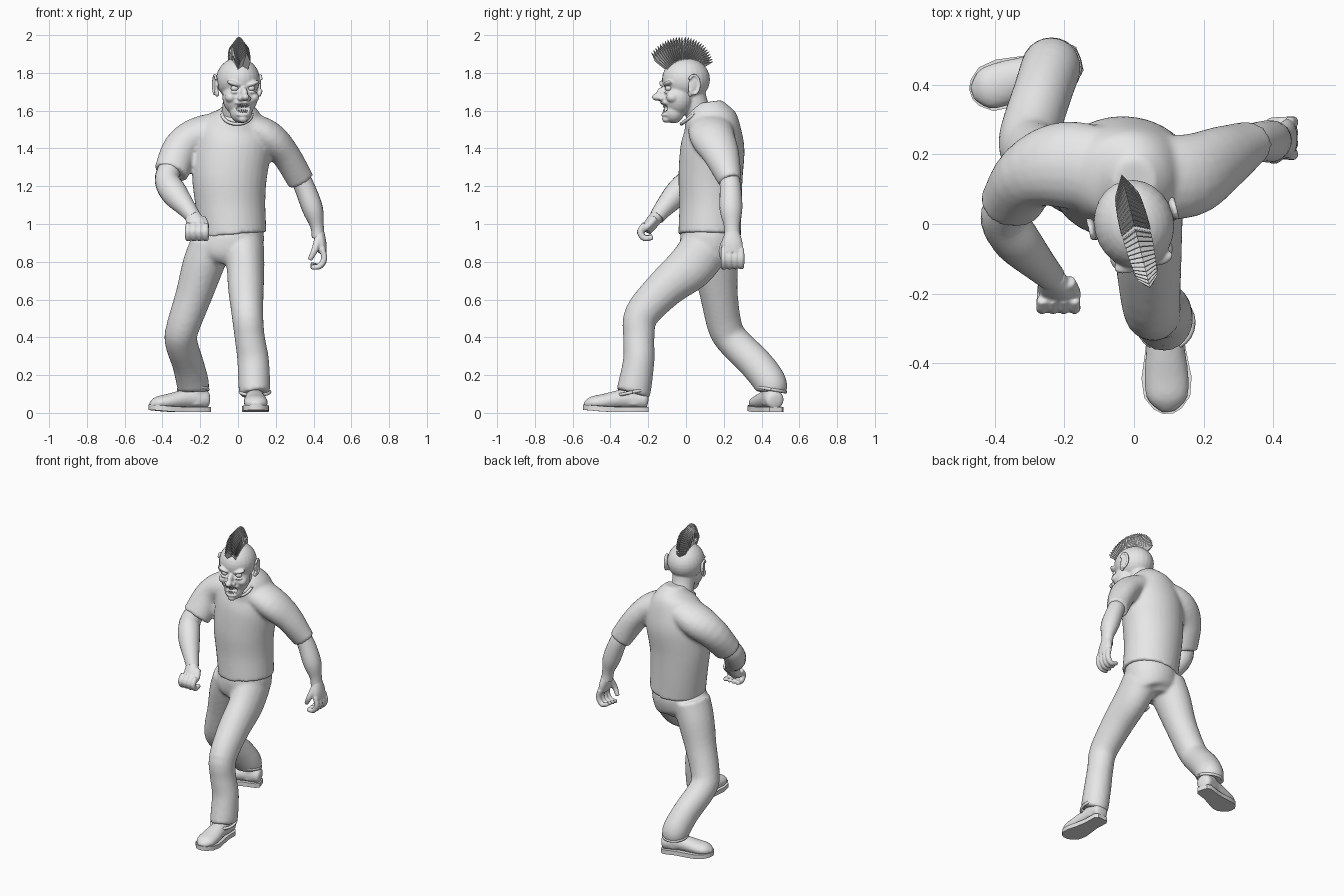
import bpy, bmesh, math
from mathutils import Vector, Matrix

cube = bpy.data.objects.get("Cube")
if cube:
    bpy.data.objects.remove(cube)

grey = bpy.data.materials.new("plain grey")
grey.use_nodes = True
grey.diffuse_color = (0.8, 0.8, 0.8, 1)
grey.node_tree.nodes["Principled BSDF"].inputs["Base Color"].default_value = (0.8, 0.8, 0.8, 1)

X, Y, Z = Vector((1, 0, 0)), Vector((0, 1, 0)), Vector((0, 0, 1))


def finish(name, bm, voxel=0, smooth=3, matrix=None, flat=False):
    """Turn a bmesh into an object, optionally fusing its volumes."""
    if matrix:
        bm.transform(matrix)
    bmesh.ops.recalc_face_normals(bm, faces=bm.faces)
    me = bpy.data.meshes.new(name)
    for f in bm.faces:
        f.smooth = not flat
    bm.to_mesh(me)
    bm.free()
    me.materials.append(grey)
    ob = bpy.data.objects.new(name, me)
    bpy.context.collection.objects.link(ob)
    if voxel:
        rm = ob.modifiers.new("fuse", 'REMESH')
        rm.mode, rm.voxel_size, rm.use_smooth_shade = 'VOXEL', voxel, True
        sm = ob.modifiers.new("soften", 'SMOOTH')
        sm.factor, sm.iterations = 0.5, smooth
    elif not flat:
        for o in bpy.context.selected_objects:
            o.select_set(False)
        ob.select_set(True)
        bpy.context.view_layer.objects.active = ob
        bpy.ops.object.shade_smooth_by_angle(angle=math.radians(50))
    return ob


def tube(bm, pts, ref=Y, n=20, steps=4):
    """Loft ellipses along a smooth path; each point is x, y, z, radius, radius."""
    p = [Vector(q if len(q) == 5 else (*q, q[3])) for q in pts]
    p = [p[0] * 2 - p[1]] + p + [p[-1] * 2 - p[-2]]
    path = []
    for i in range(1, len(p) - 2):
        a, b, c, d = p[i - 1:i + 3]
        for k in range(steps):
            t = k / steps
            path.append((b * 2 + (c - a) * t + (a * 2 - b * 5 + c * 4 - d) * t * t
                         + (b * 3 - a - c * 3 + d) * t ** 3) / 2)
    path.append(p[-2])
    rings = []
    for i, q in enumerate(path):
        t = Vector((path[min(i + 1, len(path) - 1)] - path[max(i - 1, 0)])[:3]).normalized()
        u = ref.cross(t).normalized()
        v = t.cross(u)
        rings.append([bm.verts.new(Vector(q[:3]) + u * q[3] * math.cos(w) + v * q[4] * math.sin(w))
                      for w in (math.tau * j / n for j in range(n))])
    for r, s in zip(rings, rings[1:]):
        for j in range(n):
            bm.faces.new((r[j], r[(j + 1) % n], s[(j + 1) % n], s[j]))
    bm.faces.new(rings[0])
    bm.faces.new(rings[-1])


def ball(bm, pos, size, turn=0, axis='X'):
    m = Matrix.Translation(pos) @ Matrix.Rotation(math.radians(turn), 4, axis) @ Matrix.Diagonal((*size, 1))
    bmesh.ops.create_uvsphere(bm, u_segments=24, v_segments=16, radius=1, matrix=m)


# Shirt: torso and two sleeves
bm = bmesh.new()
tube(bm, [(-.025, .125, .94, .177, .166), (-.04, .13, 1.1, .185, .165), (-.045, .13, 1.25, .198, .17),
          (-.03, .14, 1.4, .205, .17), (-.015, .14, 1.5, .19, .15), (0, .125, 1.58, .125, .13),
          (0, .115, 1.645, .06, .075)], n=32)
tube(bm, [(.04, .13, 1.52, .08, .12), (.16, .14, 1.46, .088, .12), (.25, .185, 1.37, .077, .098),
          (.335, .235, 1.225, .072, .062)])
tube(bm, [(-.06, .15, 1.52, .08, .12), (-.2, .17, 1.47, .1, .125), (-.3, .14, 1.4, .098, .1),
          (-.355, .055, 1.27, .092, .078)])
finish("shirt", bm, .012, 3)

# Collar
bm = bmesh.new()
loop = [(.078 * math.cos(a), .082 * math.sin(a), 0, .009) for a in (math.tau * i / 24 for i in range(25))]
tube(bm, loop, Z, 8, 1)
finish("collar", bm, matrix=Matrix.Translation((-.005, .04, 1.58)) @ Matrix.Rotation(math.radians(38), 4, 'X'))

# Trousers: pelvis and two striding legs
bm = bmesh.new()
tube(bm, [(-.03, .125, 1.0, .15, .14), (-.03, .125, .92, .17, .157), (-.065, .12, .84, .17, .14),
          (-.075, .12, .79, .09, .1)], n=28)
tube(bm, [(.03, .1, .87, .11, .13), (.04, .02, .77, .1, .125), (.042, -.11, .66, .095, .105),
          (.05, -.235, .52, .084, .092), (.062, -.25, .4, .08, .083), (.08, -.25, .28, .084, .083),
          (.086, -.272, .14, .084, .09), (.09, -.282, .1, .078, .09)])
tube(bm, [(-.14, .14, .9, .11, .13), (-.185, .155, .78, .11, .12), (-.235, .175, .62, .097, .1),
          (-.29, .205, .46, .088, .092), (-.302, .25, .38, .086, .088), (-.265, .37, .26, .084, .09),
          (-.24, .445, .16, .086, .088), (-.236, .45, .11, .08, .08)])
finish("trousers", bm, .012, 3)

# Trouser cuffs
for side, pos, tilt in (("left", (.09, -.283, .11), 12), ("right", (-.237, .45, .125), -10)):
    bm = bmesh.new()
    tube(bm, [(*[.078 * f(a) for f in (math.cos, math.sin)], 0, .009)
              for a in (math.tau * i / 24 for i in range(25))], Z, 8, 1)
    finish(side + "_cuff", bm, matrix=Matrix.Translation(pos) @ Matrix.Rotation(math.radians(tilt), 4, 'X'))


# Shoes: rounded upper, heel block and flat welted sole, toe along -y
def shoe(side, heel, turn, length):
    place = Matrix.Translation(heel) @ Matrix.Rotation(math.radians(turn), 4, 'Z') @ Matrix.Scale(length, 4, Y)
    up = bmesh.new()
    tube(up, [(0, 0, .06, .02, .02), (0, -.05, .07, .05, .05), (0, -.35, .075, .052, .052),
              (0, -.7, .058, .064, .042), (0, -.88, .052, .056, .034), (0, -.985, .045, .02, .014)], Z)
    tube(up, [(0, -.22, .04, .05, .17), (0, -.22, .15, .048, .17)], n=20)
    finish(side + "_shoe", up, .009, 2, place)
    so = bmesh.new()
    half = [(.035, 0), (.052, -.07), (.05, -.3), (.06, -.5), (.072, -.7), (.066, -.86), (.04, -.96), (.015, -1)]
    outline = half + [(-x, y) for x, y in reversed(half)]
    rows = [[so.verts.new((x, y, z + .012 * max(0, -y - .6) / .4)) for x, y in outline] for z in (.004, .032)]
    for i in range(len(outline)):
        j = (i + 1) % len(outline)
        so.faces.new((rows[0][i], rows[0][j], rows[1][j], rows[1][i]))
    for r in rows:
        so.faces.new(r)
    finish(side + "_sole", so, matrix=place)


shoe("left", (.085, -.2, 0), 2, .345)
shoe("right", (-.155, .475, 0), -72, .33)

# Bare forearms
bm = bmesh.new()
tube(bm, [(.31, .22, 1.28, .05), (.35, .235, 1.2, .054, .056), (.395, .238, 1.08, .055, .06),
          (.418, .243, .99, .036, .042), (.425, .245, .93, .034, .042)])
finish("left_forearm", bm)
bm = bmesh.new()
tube(bm, [(-.36, .06, 1.3, .06), (-.375, .015, 1.23, .066), (-.335, -.05, 1.16, .07, .066),
          (-.265, -.125, 1.075, .048), (-.235, -.155, 1.035, .04)])
finish("right_forearm", bm)

# Hands: palm, four curled fingers and a thumb
bm = bmesh.new()
tube(bm, [(.422, .245, .97, .032, .035), (.438, .245, .9, .03, .055), (.446, .245, .85, .024, .055)])
for i in range(4):
    y = .2 + .031 * i
    tube(bm, [(.446, y, .87, .016), (.456, y, .815, .017), (.43, y, .775, .016), (.385, y, .772 + .006 * i, .013)],
         Y, 10)
tube(bm, [(.425, .215, .92, .022), (.405, .19, .86, .018), (.38, .195, .81, .013)], Y, 10)
finish("left_hand", bm, .006, 2)
bm = bmesh.new()
tube(bm, [(-.24, -.15, 1.045, .04, .036), (-.222, -.19, .995, .055, .034), (-.215, -.21, .965, .052, .026)])
for i in range(4):
    x = -.264 + .031 * i
    tube(bm, [(x, -.215, 1.0, .016), (x, -.242, .96, .018), (x, -.22, .925, .017), (x, -.175, .93, .014)], X, 10)
tube(bm, [(-.19, -.165, 1.03, .022), (-.17, -.2, .99, .018), (-.175, -.235, .965, .014)], X, 10)
finish("right_hand", bm, .006, 2)

# Head, built facing -y and then turned toward its left
turn = Matrix.Rotation(math.radians(14), 4, 'Z')
bm = bmesh.new()
ball(bm, (0, 0, 1.765), (.115, .128, .115))
ball(bm, (0, -.045, 1.67), (.094, .085, .1))
ball(bm, (0, -.068, 1.595), (.06, .058, .062))
tube(bm, [(0, .1, 1.53, .072), (0, .05, 1.63, .07), (0, .03, 1.72, .07)])
ball(bm, (0, -.128, 1.69), (.02, .034, .036), -30)
ball(bm, (0, -.158, 1.672), (.021, .028, .019))
for s in (-1, 1):
    ball(bm, (s * .02, -.138, 1.665), (.017, .018, .014))
    ball(bm, (s * .048, -.112, 1.742), (.042, .022, .013), s * -18, 'Y')
    ball(bm, (s * .062, -.088, 1.67), (.03, .034, .028))
    ball(bm, (s * .045, -.113, 1.698), (.027, .016, .008))
ball(bm, (0, -.113, 1.642), (.05, .026, .012))
ball(bm, (0, -.112, 1.578), (.038, .022, .011))
ball(bm, (0, -.108, 1.556), (.026, .022, .02))
head = finish("head", bm, .006, 3, turn)

# Open mouth, cut from the head
bm = bmesh.new()
ball(bm, (0, -.135, 1.612), (.047, .045, .024))
cutter = finish("mouth_cutter", bm, matrix=turn)
cutter.hide_render = cutter.hide_viewport = True
cut = head.modifiers.new("mouth", 'BOOLEAN')
cut.operation, cut.object = 'DIFFERENCE', cutter

# Teeth in two rows
bm = bmesh.new()
for sign, z in ((1, 1.626), (-1, 1.596)):
    for i in range(-3, 4):
        m = (Matrix.Translation((.011 * i, -.122 + .0025 * i * i, z + sign * .0008 * i * i))
             @ Matrix.Rotation(math.pi if sign > 0 else 0, 4, 'X'))
        bmesh.ops.create_cone(bm, cap_ends=True, segments=8, radius1=.006, radius2=.002, depth=.02, matrix=m)
finish("teeth", bm, matrix=turn)

# Eyes and ears
for side, s in (("right", -1), ("left", 1)):
    bm = bmesh.new()
    ball(bm, (s * .045, -.107, 1.718), (.021, .018, .016))
    finish(side + "_eye", bm, matrix=turn)
    bm = bmesh.new()
    ball(bm, (s * .116, .012, 1.735), (.01, .03, .05), -10)
    rim = [(s * .124, .012 + .03 * math.cos(a), 1.738 + .05 * math.sin(a), .008)
           for a in (math.tau * (i / 16 - .4) for i in range(14))]
    tube(bm, rim, X, 8, 1)
    ball(bm, (s * .115, -.006, 1.69), (.011, .013, .017))
    finish(side + "_ear", bm, .005, 2, turn)

# Crest: a fan of folded blades over the skull
bm = bmesh.new()
count = 28
for i in range(count):
    f = i / (count - 1)
    a = math.radians(142 - 112 * f)
    out = Vector((0, math.cos(a), math.sin(a)))
    ahead = Vector((0, -math.sin(a), math.cos(a)))
    mid = Vector((0, -.01, 1.77))
    tall = .225 - .045 * f ** 3
    wide = .042 * (.7 + .3 * math.sin(math.pi * f))
    low, top = [bm.verts.new(mid + out * r) for r in (.1, tall)]
    for s in (-1, 1):
        wing = [bm.verts.new(mid + X * s * wide + ahead * .02 + out * r) for r in (.09, tall - .05)]
        bm.faces.new((low, wing[0], wing[1], top))
crest = finish("crest", bm, matrix=turn, flat=True)
thick = crest.modifiers.new("thickness", 'SOLIDIFY')
thick.thickness = .003
